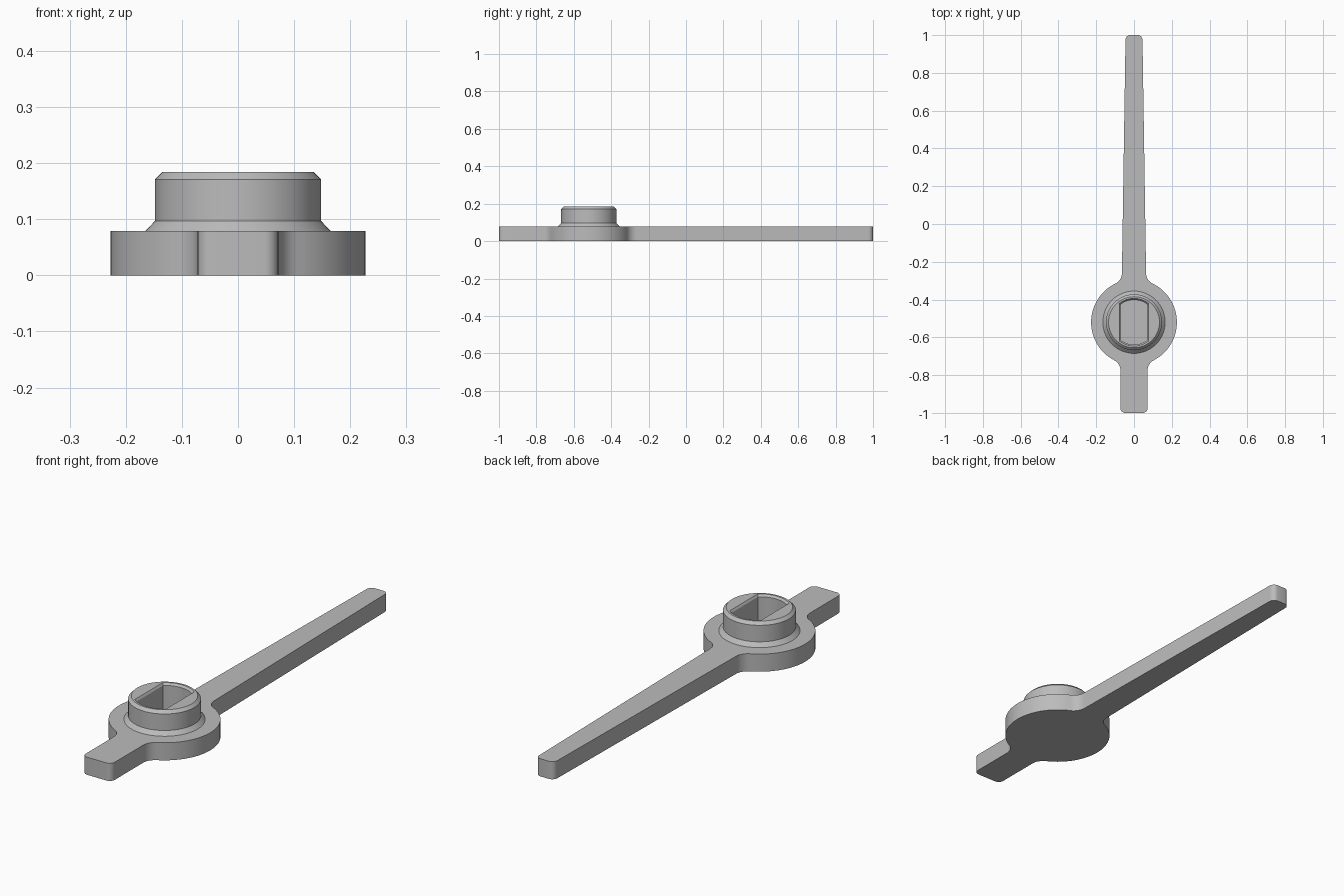
import bpy, bmesh
from math import sin, cos, pi, sqrt, acos, atan2

cube = bpy.data.objects.get("Cube")
if cube:
    bpy.data.objects.remove(cube, do_unlink=True)

HUB_Y, DISC_R, PLATE_Z, HUB_TOP = -0.52, 0.227, 0.079, 0.184
FLOOR_Z = 0.04

grey = bpy.data.materials.new("plain grey")
grey.use_nodes = True
grey.diffuse_color = (0.5, 0.5, 0.5, 1)
grey.node_tree.nodes["Principled BSDF"].inputs["Base Color"].default_value = grey.diffuse_color


def arc(cx, cy, r, a, b, n):
    return [(cx + r * cos(a + (b - a) * i / n), cy + r * sin(a + (b - a) * i / n))
            for i in range(n + 1)]


def stack(name, rings):
    """Solid skinned through (outline, height) rings of equal point count."""
    bm = bmesh.new()
    loops = [[bm.verts.new((x, y, z)) for x, y in pts] for pts, z in rings]
    for lo, hi in zip(loops, loops[1:]):
        for i in range(len(lo)):
            j = (i + 1) % len(lo)
            bm.faces.new((lo[i], lo[j], hi[j], hi[i]))
    bm.faces.new(loops[0][::-1])
    bm.faces.new(loops[-1])
    bmesh.ops.recalc_face_normals(bm, faces=bm.faces[:])
    mesh = bpy.data.meshes.new(name)
    bm.to_mesh(mesh)
    bm.free()
    obj = bpy.data.objects.new(name, mesh)
    bpy.context.collection.objects.link(obj)
    mesh.materials.append(grey)
    return obj


def fillet(half_width, side, r=0.06):
    """Concave blend from an arm edge to the disc; side is -1 front, 1 back."""
    cx, reach = half_width + r, DISC_R + r
    dy = side * sqrt(reach ** 2 - cx ** 2)
    return arc(cx, HUB_Y + dy, r, side * -pi, atan2(-dy, -cx), 8), atan2(dy, cx)


# Flat pointer plate: right-hand outline mirrored to the other side
front_blend, a0 = fillet(0.072, -1)
back_blend, a1 = fillet(0.064, 1)
half = arc(0.047, -0.975, 0.025, -pi / 2, 0, 6)
half += front_blend
half += arc(0, HUB_Y, DISC_R, a0, a1, 40)[1:-1]
half += back_blend[::-1]
half += arc(0.02, 0.975, 0.025, 0, pi / 2, 6)
outline = half + [(-x, y) for x, y in reversed(half)]
hand = stack("pointer_hand", [(outline, 0), (outline, PLATE_Z)])

# Round hub with sloped foot and chamfered rim
hub_profile = [(0.165, 0.05), (0.165, PLATE_Z), (0.148, 0.097),
               (0.148, 0.171), (0.135, HUB_TOP)]
hub = stack("hub", [(arc(0, HUB_Y, r, 0, 2 * pi, 64)[:-1], z) for r, z in hub_profile])


# Socket with two flat sides and a chamfered mouth
def flat_sided(r, w):
    a = acos(w / r)
    return arc(0, HUB_Y, r, a, pi - a, 20) + arc(0, HUB_Y, r, pi + a, 2 * pi - a, 20)


inner, mouth = flat_sided(0.118, 0.072), flat_sided(0.126, 0.078)
socket = stack("socket_cutter", [(inner, FLOOR_Z), (inner, 0.175),
                                 (mouth, HUB_TOP), (mouth, 0.25)])
socket.hide_render = True

bpy.ops.object.select_all(action='DESELECT')
hand.select_set(True)
bpy.context.view_layer.objects.active = hand
for other, operation in ((hub, 'UNION'), (socket, 'DIFFERENCE')):
    mod = hand.modifiers.new(operation.title(), 'BOOLEAN')
    mod.object, mod.operation, mod.solver = other, operation, 'EXACT'
    bpy.ops.object.modifier_apply(modifier=mod.name)
    bpy.data.objects.remove(other, do_unlink=True)
bpy.ops.object.shade_smooth_by_angle(angle=pi / 7)
